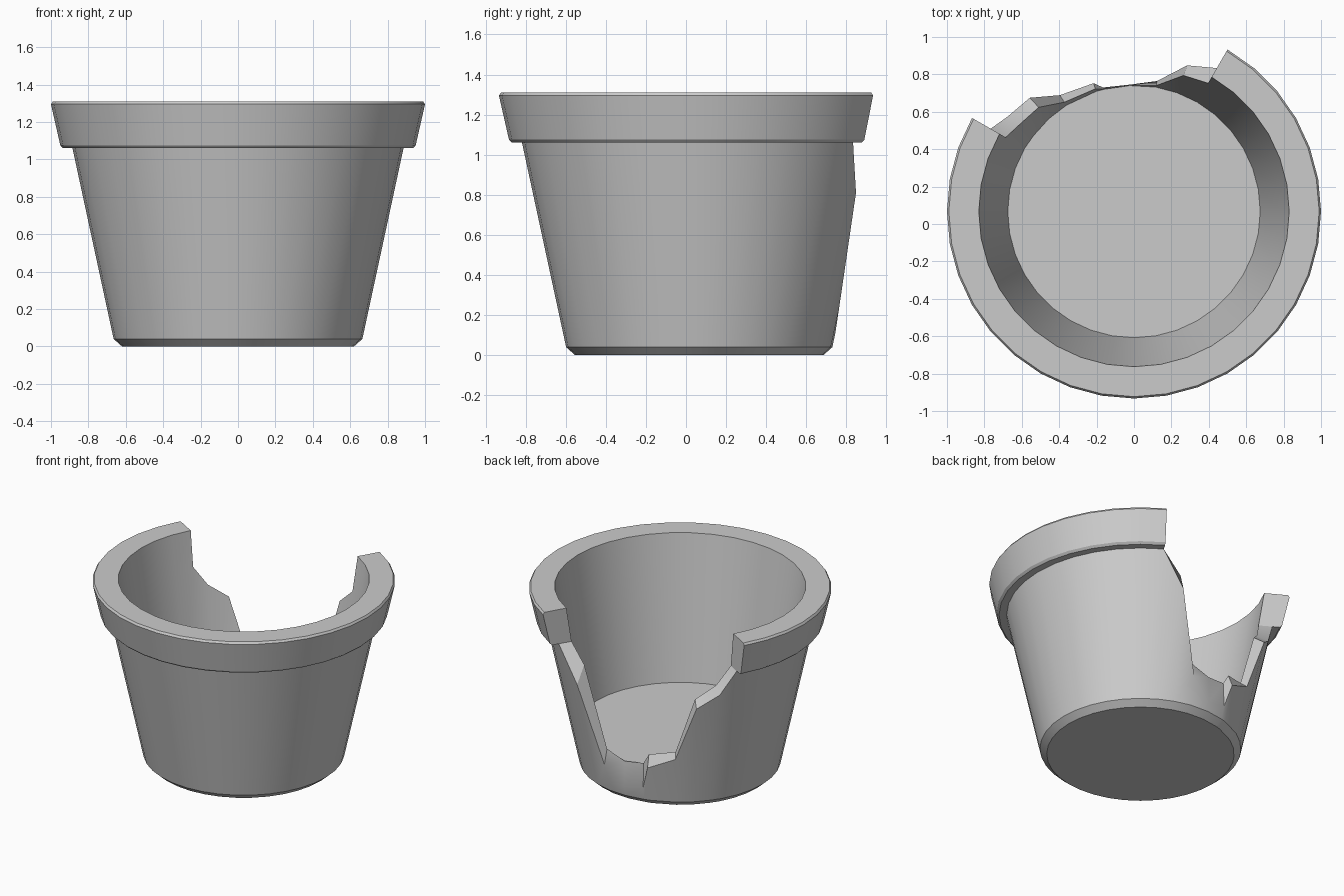
import bpy, bmesh, math

if "Cube" in bpy.data.objects:
    bpy.data.objects.remove(bpy.data.objects["Cube"])

CY = 0.067      # pot axis, shifted because part of the back is missing
FLOOR_Z = 0.29


def outer_r(z):
    return 0.665 + 0.2157 * (z - 0.04)


def inner_r(z):
    return 0.675 + 0.152 * (z - FLOOR_Z)


# Broken edge: angle in degrees, outer height, inner height
break_line = [(60, 1.06, 1.06), (70, 0.81, 0.94), (80, 0.24, 0.345),
              (92, 0.11, 0.295), (104, 0.135, 0.31), (107.5, 0.30, 0.385),
              (122.5, 0.385, 0.42), (132.5, 0.79, 0.83),
              (143, 0.885, 0.925), (150, 1.06, 1.06)]

# Rim cross-section, from outer wall over the top to the inner wall
rim_profile = [(outer_r(1.06), 1.06), (0.935, 1.06), (0.95, 1.075),
               (1.0, 1.295), (0.99, 1.31), (inner_r(1.31), 1.31),
               (inner_r(1.06), 1.06)]

bm = bmesh.new()


def vert(r, z, deg):
    # keep in-between angles on the chords of a 36-sided ring
    off = deg % 10 - 5
    r *= math.cos(math.radians(5)) / math.cos(math.radians(off))
    a = math.radians(deg)
    return bm.verts.new((r * math.cos(a), CY + r * math.sin(a), z))


# Columns of vertices round the pot
columns = []
for deg, zo, zi in break_line:
    full = deg in (60, 150)
    lip = rim_profile if full else [(outer_r(zo), zo), (inner_r(zi), zi)]
    columns.append((full, deg, lip))
columns += [(True, d, rim_profile) for d in range(160, 420, 10)]

cols = []
for full, deg, lip in columns:
    pts = [(0.62, 0), (0.665, 0.04)] + lip + [(0.675, FLOOR_Z)]
    cols.append((full, [vert(r, z, deg) for r, z in pts]))

# Walls, rim and broken edge faces
for i, (fa, a) in enumerate(cols):
    fb, b = cols[(i + 1) % len(cols)]
    if i < len(break_line) - 1:
        # broken sector: drop the rim points of the end columns
        a = a[:3] + a[-2:]
        b = b[:3] + b[-2:]
    for j in range(len(a) - 1):
        bm.faces.new((a[j], b[j], b[j + 1], a[j + 1]))

# Rim end caps, base and inside floor
bm.faces.new(cols[0][1][2:-1])
bm.faces.new(cols[len(break_line) - 1][1][2:-1])
bm.faces.new([c[0] for _, c in cols])
bm.faces.new([c[-1] for _, c in cols])
bmesh.ops.recalc_face_normals(bm, faces=bm.faces)

mesh = bpy.data.meshes.new("broken_pot")
bm.to_mesh(mesh)
bm.free()
pot = bpy.data.objects.new("broken_pot", mesh)
bpy.context.collection.objects.link(pot)
bpy.context.view_layer.objects.active = pot
pot.select_set(True)
bpy.ops.object.shade_smooth_by_angle(angle=math.radians(25))
